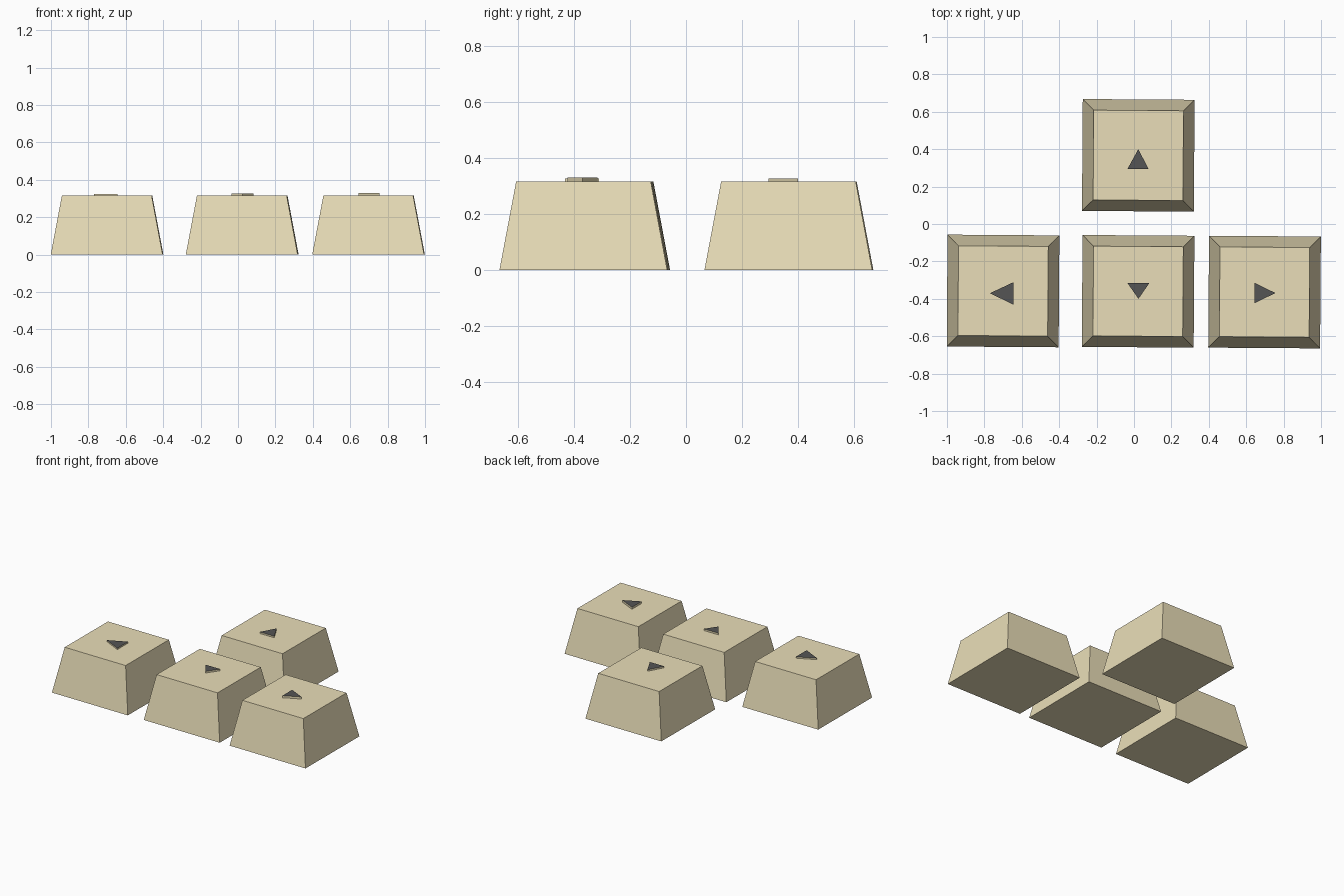
import bpy, bmesh
from math import radians, cos, sin

if "Cube" in bpy.data.objects:
    bpy.data.objects.remove(bpy.data.objects["Cube"])

TOP = 0.315
TURN = radians(-0.4)


def material(name, color):
    m = bpy.data.materials.new(name)
    m.diffuse_color = (*color, 1)
    m.use_nodes = True
    m.node_tree.nodes["Principled BSDF"].inputs["Base Color"].default_value = m.diffuse_color
    return m


beige = material("beige_plastic", (0.82, 0.73, 0.48))
dark = material("dark_grey", (0.09, 0.09, 0.09))


def loft(name, lower, upper, z0, z1, mats):
    """Closed flat-faced solid between two outlines; the last material goes on the cap."""
    bm = bmesh.new()
    a = [bm.verts.new((x, y, z0)) for x, y in lower]
    b = [bm.verts.new((x, y, z1)) for x, y in upper]
    n = len(a)
    bm.faces.new(a[::-1])
    cap = bm.faces.new(b)
    for i in range(n):
        j = (i + 1) % n
        bm.faces.new((a[i], a[j], b[j], b[i]))
    cap.material_index = len(mats) - 1
    bmesh.ops.recalc_face_normals(bm, faces=bm.faces)
    me = bpy.data.meshes.new(name)
    bm.to_mesh(me)
    bm.free()
    for m in mats:
        me.materials.append(m)
    ob = bpy.data.objects.new(name, me)
    bpy.context.collection.objects.link(ob)
    return ob


def square(cx, cy, h):
    c, s = cos(TURN), sin(TURN)
    return [(cx + x * c - y * s, cy + x * s + y * c)
            for x, y in ((-h, -h), (h, -h), (h, h), (-h, h))]


# direction: key centre, arrow triangle, arrow top height
keys = {
    "up": ((0.023, 0.367), [(-0.035, 0.294), (0.078, 0.294), (0.023, 0.40)], 0.326),
    "down": ((0.022, -0.36), [(-0.035, -0.316), (0.024, -0.40), (0.082, -0.316)], 0.327),
    "left": ((-0.70, -0.358), [(-0.77, -0.37), (-0.644, -0.432), (-0.644, -0.311)], 0.325),
    "right": ((0.698, -0.364), [(0.645, -0.423), (0.756, -0.369), (0.645, -0.315)], 0.330),
}

for name, ((cx, cy), tri, z) in keys.items():
    # tapered keycap
    loft(name + "_keycap", square(cx, cy, 0.299), square(cx, cy, 0.24), 0, TOP, [beige])
    # raised arrow with dark face
    loft(name + "_arrow", tri, tri, TOP - 0.01, z, [beige, dark])
